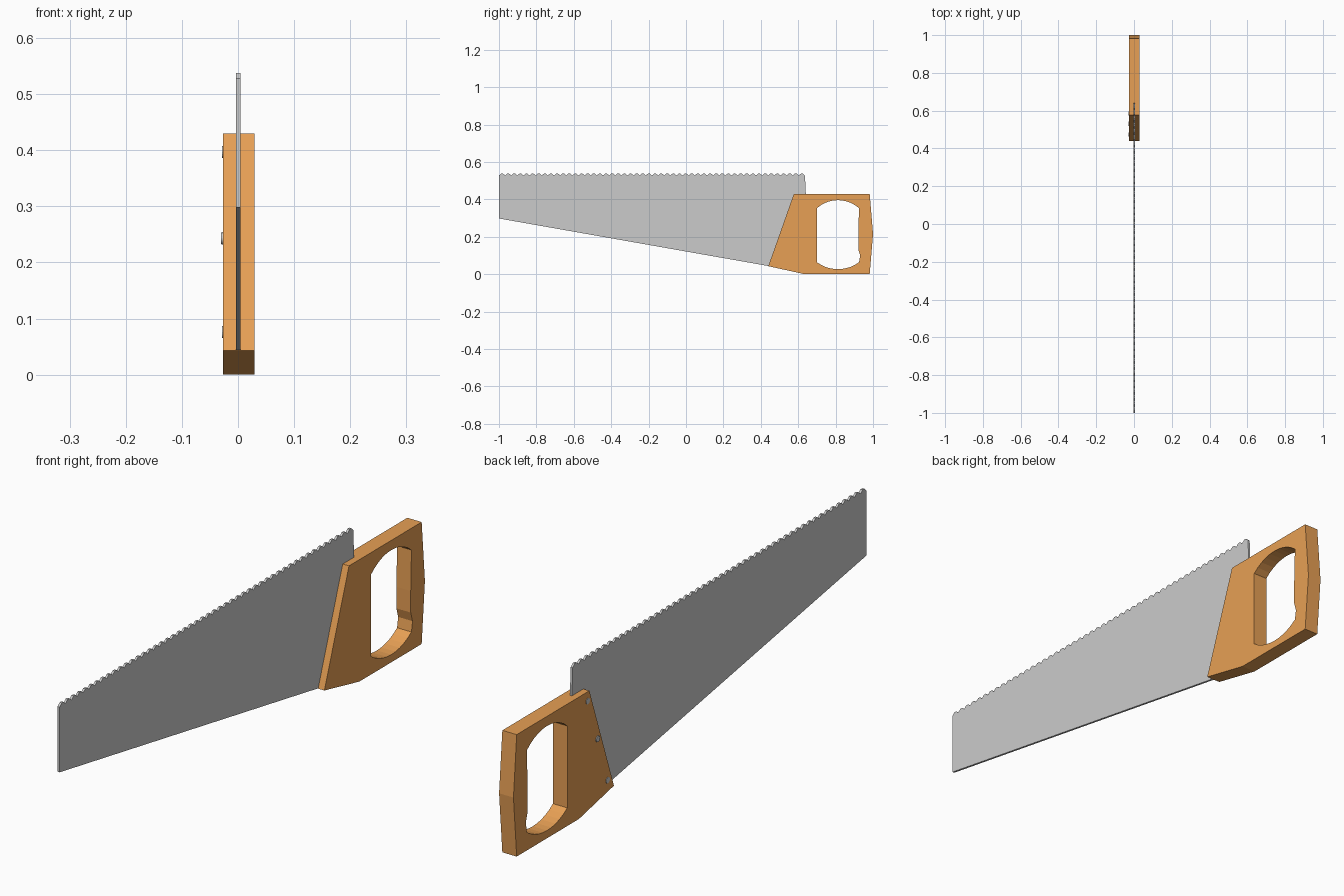
import bpy, bmesh, math
from mathutils import Matrix

if "Cube" in bpy.data.objects:
    bpy.data.objects.remove(bpy.data.objects["Cube"])


def extruded(name, loops, x0, x1):
    """Flat plate from (y, z) outlines; outlines after the first are holes."""
    bm = bmesh.new()
    edges = []
    for loop in loops:
        vs = [bm.verts.new((x0, y, z)) for y, z in loop]
        edges += [bm.edges.new((vs[i - 1], vs[i])) for i in range(len(vs))]
    bmesh.ops.triangle_fill(bm, use_beauty=True, edges=edges)
    ext = bmesh.ops.extrude_face_region(bm, geom=bm.faces[:])
    for v in ext["geom"]:
        if isinstance(v, bmesh.types.BMVert):
            v.co.x = x1
    bmesh.ops.recalc_face_normals(bm, faces=bm.faces[:])
    return finish(name, bm)


def finish(name, bm):
    me = bpy.data.meshes.new(name)
    bm.to_mesh(me)
    bm.free()
    ob = bpy.data.objects.new(name, me)
    bpy.context.collection.objects.link(ob)
    return ob


def arc(y0, y1, z, rise, n=10):
    """Circular arc between two points at height z."""
    h = abs(y1 - y0) / 2
    r = (h * h + rise * rise) / (2 * abs(rise))
    a = math.asin(h / r)
    s = math.copysign(1, rise)
    out = []
    for i in range(n + 1):
        t = -a + 2 * a * i / n
        out.append(((y0 + y1) / 2 + math.copysign(1, y1 - y0) * r * math.sin(t),
                    z + s * (r * math.cos(t) - r * math.cos(a))))
    return out


# Blade with a row of teeth along the top
TEETH, Y0, Y1 = 50, -1.0, 0.636
pitch = (Y1 - Y0) / TEETH
blade = [(-1.0, 0.298), (-1.0, 0.528)]
for i in range(TEETH):
    y = Y0 + i * pitch
    blade += [(y + pitch * 0.35, 0.538), (y + pitch * 0.65, 0.538), (y + pitch, 0.528)]
blade += [(0.642, 0.40), (0.52, 0.06), (0.44, 0.044)]
extruded("blade", [blade], -0.0035, 0.0045)

# Handle with grip opening
outer = [(0.44, 0.043), (0.577, 0.43), (0.982, 0.43), (1.0, 0.215),
         (0.982, 0.0), (0.635, 0.0)]
hole = (arc(0.70, 0.925, 0.353, 0.043)
        + [(0.921, 0.21), (0.921, 0.134), (0.931, 0.10)]
        + arc(0.925, 0.70, 0.064, -0.037))
handle = extruded("handle", [outer, hole], -0.027, 0.029)
wood = bpy.data.materials.new("wood")
wood.diffuse_color = (0.8, 0.35, 0.09, 1)
wood.use_nodes = True
wood.node_tree.nodes["Principled BSDF"].inputs["Base Color"].default_value = wood.diffuse_color
handle.data.materials.append(wood)

# Bolt heads on the left side
for i, (y, z, out) in enumerate([(0.586, 0.397, 0.0285), (0.531, 0.243, 0.030),
                                 (0.475, 0.076, 0.0285)]):
    bm = bmesh.new()
    bmesh.ops.create_cone(bm, cap_ends=True, segments=16, radius1=0.0125,
                          radius2=0.0105, depth=0.01,
                          matrix=Matrix.Translation((-out + 0.005, y, z))
                          @ Matrix.Rotation(-math.pi / 2, 4, 'Y'))
    finish(f"bolt_{i + 1}", bm)
